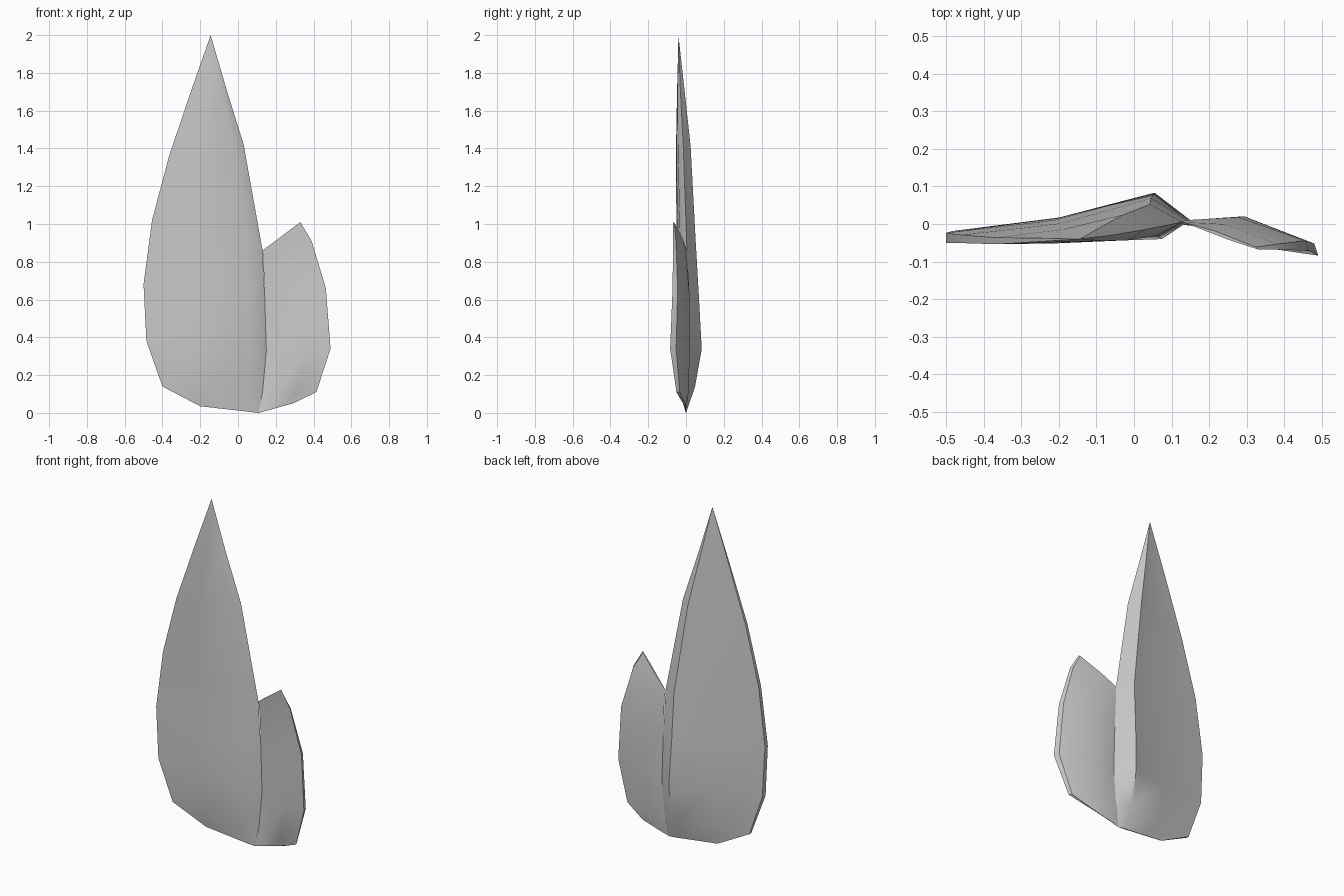
import bpy
import bmesh

# Remove the default cube if it is present
default_cube = bpy.data.objects.get("Cube")
if default_cube:
    bpy.data.objects.remove(default_cube, do_unlink=True)


def make_material(name, colour):
    material = bpy.data.materials.new(name)
    material.use_nodes = True
    material.diffuse_color = colour
    shader = material.node_tree.nodes["Principled BSDF"]
    shader.inputs["Base Color"].default_value = colour
    shader.inputs["Roughness"].default_value = 0.8
    return material


def mix(start, end, amount):
    return start + (end - start) * amount


def loft_blade(name, section, rows, depth, material):
    """Loft one closed cross-section through rows that span the blade outline.

    Each section point is a fraction across the blade and a bulge weight.
    Each row is left x, left z, right x, right z, left y, right y, fullness.
    """
    bm = bmesh.new()
    rings = []
    for left_x, left_z, right_x, right_z, left_y, right_y, fullness in rows:
        ring = []
        for across, bulge in section:
            x = mix(left_x, right_x, across)
            y = mix(left_y, right_y, across) + bulge * depth * fullness
            z = mix(left_z, right_z, across)
            ring.append(bm.verts.new((x, y, z)))
        rings.append(ring)

    # Skin neighbouring rings, then close both ends
    count = len(section)
    for lower, upper in zip(rings, rings[1:]):
        for i in range(count):
            j = (i + 1) % count
            bm.faces.new((lower[i], lower[j], upper[j], upper[i]))
    bm.faces.new(list(reversed(rings[0])))
    bm.faces.new(rings[-1])
    bmesh.ops.remove_doubles(bm, verts=bm.verts[:], dist=0.0005)
    bmesh.ops.recalc_face_normals(bm, faces=bm.faces[:])

    mesh = bpy.data.meshes.new(name)
    bm.to_mesh(mesh)
    bm.free()
    mesh.materials.append(material)
    blade = bpy.data.objects.new(name, mesh)
    bpy.context.collection.objects.link(blade)

    # Smooth the broad faces and keep the rim crisp
    bpy.ops.object.select_all(action="DESELECT")
    blade.select_set(True)
    bpy.context.view_layer.objects.active = blade
    bpy.ops.object.shade_smooth_by_angle(angle=0.6)
    return blade


stone = make_material("plain grey", (0.6, 0.6, 0.6, 1.0))

# Tall pointed blade: nearly flat front, back ridge close to the right edge
tall_section = [(0, -.2), (.4, -.42), (.88, -.56), (1, 0),
                (.85, 1), (.45, .4), (0, .2)]
tall_rows = [
    (-.2, .035, .11, 0, -.01, 0, .05),
    (-.4, .14, .135, .14, -.03, .01, .55),
    (-.485, .38, .15, .33, -.035, .01, 1),
    (-.5, .68, .142, .6, -.037, .01, .82),
    (-.455, 1.02, .13, .86, -.04, .005, .68),
    (-.365, 1.36, .03, 1.42, -.045, -.015, .55),
    (-.25, 1.7, -.06, 1.71, -.042, -.03, .3),
    (-.145, 2, -.145, 2, -.04, -.04, 0),
]
loft_blade("tall_blade", tall_section, tall_rows, .08, stone)

# Short side blade: shares the seam and sweeps forward to its outer rim
short_section = [(0, 0), (.25, -.3), (.6, -.7), (1, -.45),
                 (.97, .25), (.42, 1)]
short_rows = [
    (.11, 0, .29, .05, 0, -.005, .05),
    (.125, .09, .415, .11, .01, -.04, .55),
    (.15, .33, .49, .34, .01, -.065, 1),
    (.142, .6, .465, .66, .01, -.055, .85),
    (.135, .78, .39, .91, .01, -.06, .45),
    (.13, .86, .33, 1.01, .005, -.065, .15),
]
loft_blade("short_blade", short_section, short_rows, .042, stone)
